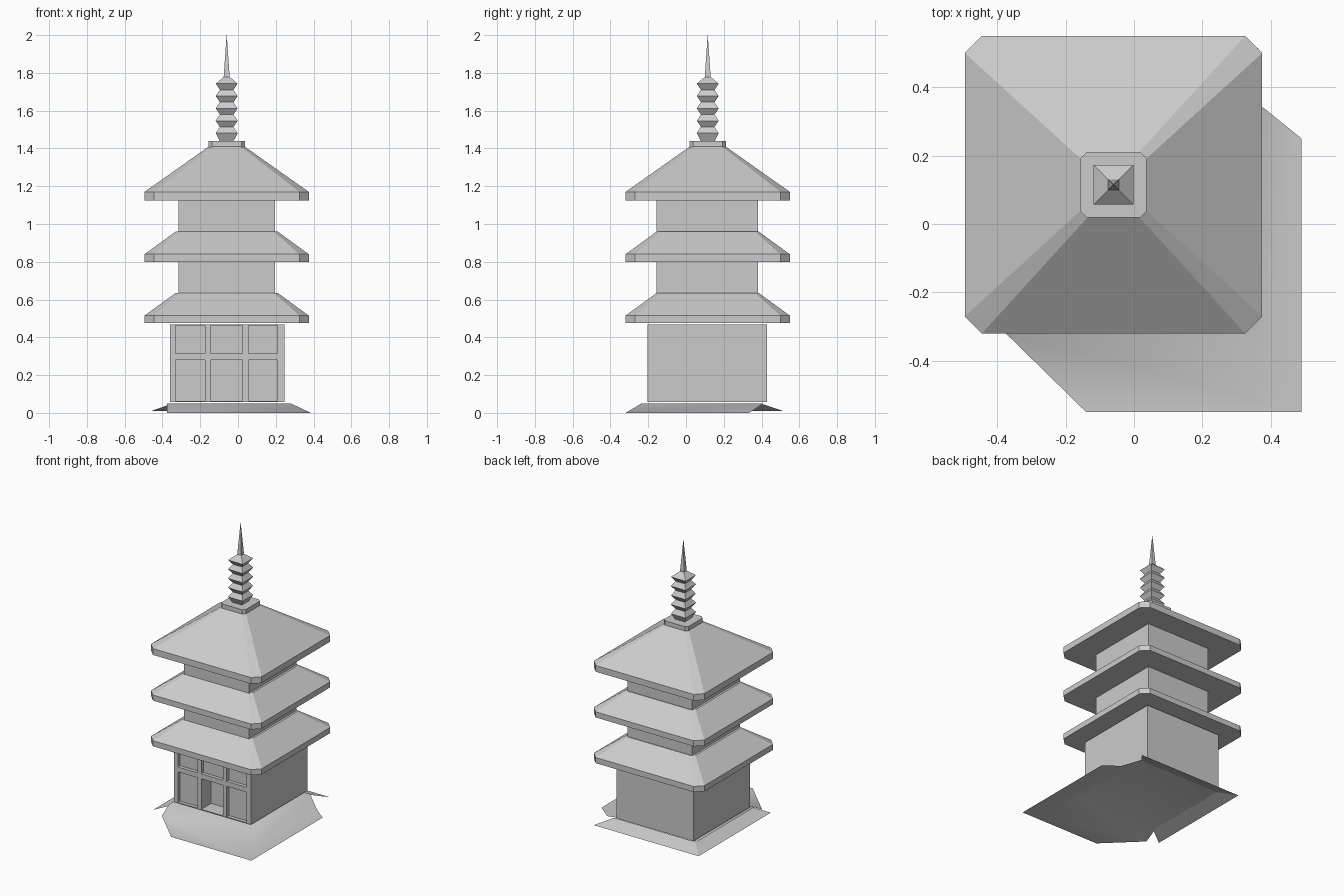
import bpy
import bmesh
from mathutils import Vector

if "Cube" in bpy.data.objects:
    bpy.data.objects.remove(bpy.data.objects["Cube"], do_unlink=True)

CX, CY = -0.06, 0.115   # tower axis

stone = bpy.data.materials.new("pale_grey")
stone.use_nodes = True
GREY = (0.6, 0.6, 0.6, 1)
stone.diffuse_color = GREY
stone.node_tree.nodes["Principled BSDF"].inputs["Base Color"].default_value = GREY


def add_object(name, bm, smooth=False):
    mesh = bpy.data.meshes.new(name)
    bm.to_mesh(mesh)
    bm.free()
    mesh.materials.append(stone)
    for p in mesh.polygons:
        p.use_smooth = smooth
    obj = bpy.data.objects.new(name, mesh)
    bpy.context.scene.collection.objects.link(obj)
    return obj


def ring(bm, half, cut, z):
    """Square ring round the tower axis, with cut corners when cut > 0."""
    pts = []
    for sx, sy in ((1, 1), (-1, 1), (-1, -1), (1, -1)):
        a = (sx * half, sy * (half - cut))
        b = (sx * (half - cut), sy * half)
        pair = [a, b] if sx * sy > 0 else [b, a]
        pts += pair if cut else [a]
    return [bm.verts.new((CX + x, CY + y, z)) for x, y in pts]


def loft(name, sections):
    """Stack of (half width, corner cut, height) rings, closed at both ends."""
    bm = bmesh.new()
    rings = [ring(bm, *s) for s in sections]
    n = len(rings[0])
    for low, high in zip(rings, rings[1:]):
        for i in range(n):
            j = (i + 1) % n
            bm.faces.new((low[i], low[j], high[j], high[i]))
    bm.faces.new(rings[0][::-1])
    bm.faces.new(rings[-1])
    bmesh.ops.recalc_face_normals(bm, faces=bm.faces)
    return add_object(name, bm)


def box(name, x0, x1, y0, y1, z0, z1):
    bm = bmesh.new()
    bmesh.ops.create_cube(bm, size=1)
    for v in bm.verts:
        v.co = Vector((x1 if v.co.x > 0 else x0,
                       y1 if v.co.y > 0 else y0,
                       z1 if v.co.z > 0 else z0))
    return add_object(name, bm)


# Roofs: vertical eave, then a straight slope
EAVE, CUT = 0.435, 0.05
for name, z, eave_z, top, top_z in (
        ("lower_roof", 0.475, 0.515, 0.27, 0.635),
        ("middle_roof", 0.80, 0.84, 0.27, 0.96),
        ("upper_roof", 1.125, 1.17, 0.095, 1.41)):
    loft(name, [(EAVE, CUT, z), (EAVE, CUT, eave_z), (top, 0.02, top_z)])
loft("roof_cap", [(0.096, 0.018, 1.405), (0.096, 0.018, 1.44)])

# Upper storeys
for name, z in (("middle_storey", 0.63), ("upper_storey", 0.955)):
    box(name, -0.315, 0.195, -0.155, 0.38, z, z + 0.175)

# Spire: stacked rings, then a needle
NECK, RIM, STEP = 0.036, 0.058, 0.0655
profile = [(NECK, 0, 1.438)]
for i in range(5):
    profile.append((RIM, 0, 1.481 + i * STEP))
    if i < 4:
        profile.append((NECK, 0, 1.481 + (i + 0.5) * STEP))
profile.append((0.014, 0, 1.78))
loft("spire_rings", profile)
loft("spire_needle", [(0.016, 0, 1.775), (0.0005, 0, 2.0)])

# Ground storey: gridded front wall with sunk panels and a deep doorway
xs = [-0.36, -0.33, -0.175, -0.145, 0.025, 0.055, 0.21, 0.245]
zs = [0.058, 0.063, 0.28, 0.315, 0.463, 0.468]
bm = bmesh.new()
grid = [[bm.verts.new((x, -0.205, z)) for x in xs] for z in zs]
panels, door = [], None
for r in range(len(zs) - 1):
    for c in range(len(xs) - 1):
        f = bm.faces.new((grid[r][c], grid[r][c + 1],
                          grid[r + 1][c + 1], grid[r + 1][c]))
        if r in (1, 3) and c % 2 == 1:
            if (r, c) == (1, 3):
                door = f
            else:
                panels.append(f)
rim = [e for e in bm.edges if e.is_boundary]
sides = bmesh.ops.extrude_edge_only(bm, edges=rim)["geom"]
back = [v for v in sides if isinstance(v, bmesh.types.BMVert)]
bmesh.ops.translate(bm, verts=back, vec=(0, 0.635, 0))
bmesh.ops.holes_fill(bm, edges=[e for e in bm.edges if e.is_boundary], sides=0)
bmesh.ops.recalc_face_normals(bm, faces=bm.faces)
bmesh.ops.inset_individual(bm, faces=panels, thickness=0, depth=-0.025)
bmesh.ops.inset_individual(bm, faces=[door], thickness=0, depth=-0.11)
add_object("ground_storey", bm)

# Base: thin terrace with a sloped skirt running out into a paved apron
bm = bmesh.new()


def v(x, y, z):
    return bm.verts.new((x, y, z))


top_fl, top_fr = v(-0.375, -0.235, 0.05), v(0.28, -0.235, 0.05)
top_br, top_bl = v(0.28, 0.41, 0.05), v(-0.375, 0.41, 0.05)
foot_fl, foot_fr = v(-0.375, -0.32, 0), v(0.385, -0.32, 0)
foot_br = v(0.385, 0.335, 0)
out_l, out_f = v(-0.14, -0.55, 0), v(0.49, -0.55, 0)
out_r = v(0.49, 0.25, 0)
for face in ((top_fl, top_fr, top_br, top_bl),
             (foot_fl, foot_fr, top_fr, top_fl),
             (foot_fr, foot_br, top_br, top_fr),
             (foot_fl, out_l, out_f, foot_fr),
             (foot_fr, out_f, out_r, foot_br)):
    bm.faces.new(face)
add_object("front_apron", bm, smooth=True)

# Rear and right-hand skirt of the terrace
bm = bmesh.new()
in_f, in_c, in_r = v(-0.36, -0.235, 0.045), v(-0.36, 0.41, 0.045), v(0.28, 0.41, 0.045)
edge_f, edge_c, edge_r = v(-0.46, -0.295, 0.01), v(-0.46, 0.515, 0.01), v(0.365, 0.515, 0.01)
bm.faces.new((edge_f, in_f, in_c, edge_c))
bm.faces.new((edge_c, in_c, in_r, edge_r))
bmesh.ops.recalc_face_normals(bm, faces=bm.faces)
if sum(f.normal.z for f in bm.faces) < 0:
    bmesh.ops.reverse_faces(bm, faces=bm.faces)
add_object("rear_skirt", bm)
